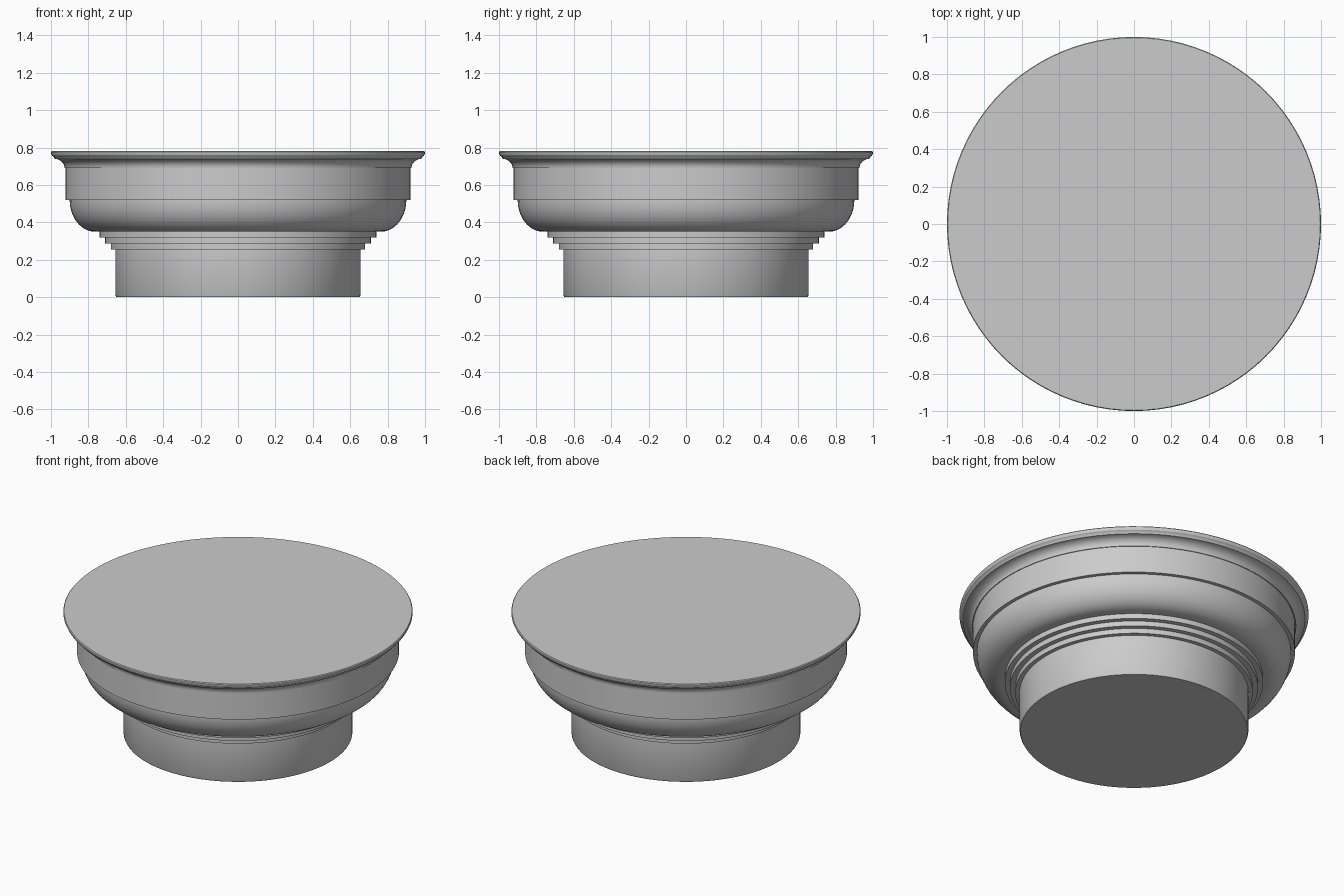
import bpy, bmesh, math

if "Cube" in bpy.data.objects:
    bpy.data.objects.remove(bpy.data.objects["Cube"])

SIDES = 96


def lathe(name, profile, angle=30):
    """Closed turned solid from (radius, height) points, listed bottom to top."""
    bm = bmesh.new()
    rings = []
    for r, z in profile:
        rings.append([bm.verts.new((r * math.cos(2 * math.pi * i / SIDES),
                                    r * math.sin(2 * math.pi * i / SIDES), z))
                      for i in range(SIDES)])
    for a, b in zip(rings, rings[1:]):
        for i in range(SIDES):
            j = (i + 1) % SIDES
            bm.faces.new((a[i], a[j], b[j], b[i]))
    bm.faces.new(rings[0][::-1])
    bm.faces.new(rings[-1])
    mesh = bpy.data.meshes.new(name)
    bm.to_mesh(mesh)
    bm.free()
    obj = bpy.data.objects.new(name, mesh)
    bpy.context.collection.objects.link(obj)
    bpy.ops.object.select_all(action='DESELECT')
    obj.select_set(True)
    bpy.context.view_layer.objects.active = obj
    bpy.ops.object.shade_smooth_by_angle(angle=math.radians(angle))
    return obj


def arc(cx, cz, rx, rz, start, end, steps=12):
    """Elliptical arc in the profile plane, angles in degrees."""
    pts = []
    for k in range(steps + 1):
        t = math.radians(start + (end - start) * k / steps)
        pts.append((cx + rx * math.cos(t), cz + rz * math.sin(t)))
    return pts


# Plain round neck with slightly eased bottom edge
lathe("neck", [(0.65, 0.0), (0.655, 0.01), (0.655, 0.255)])

# Three stepped rings under the bowl
for n in range(3):
    z = 0.255 + n * 0.0317
    lathe(f"step_ring_{n + 1}", [(0.68 + 0.03 * n, z), (0.68 + 0.03 * n, z + 0.0317)])

# Rounded bowl moulding
lathe("bowl", arc(0.765, 0.52, 0.135, 0.17, -90, 0, 16))

# Straight band
lathe("band", [(0.922, 0.52), (0.922, 0.695)])

# Flared rim: hollow curve, small fillet, rounded lip
cove = arc(0.985, 0.69, 0.058, 0.05, 180, 95, 10)
lathe("rim", cove + [(0.985, 0.75), (0.995, 0.757), (1.0, 0.768), (1.0, 0.775), (0.996, 0.78)])
